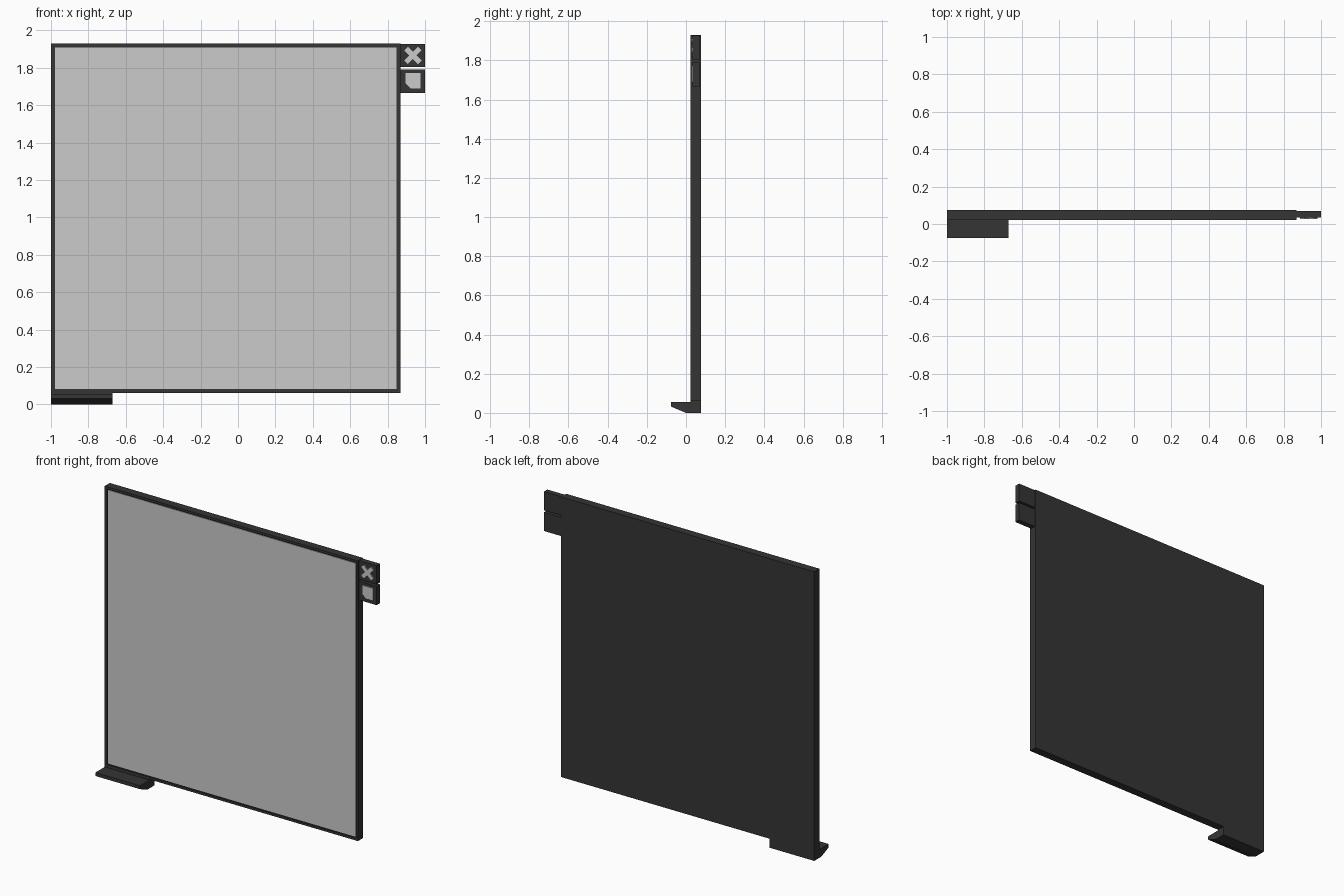
import bpy, bmesh, math

if "Cube" in bpy.data.objects:
    bpy.data.objects.remove(bpy.data.objects["Cube"])

dark = bpy.data.materials.new("dark_casing")
dark.diffuse_color = (0.035, 0.035, 0.035, 1)
dark.use_nodes = True
dark.node_tree.nodes["Principled BSDF"].inputs["Base Color"].default_value = dark.diffuse_color


def finish(name, bm, mat=None):
    bmesh.ops.recalc_face_normals(bm, faces=bm.faces)
    mesh = bpy.data.meshes.new(name)
    bm.to_mesh(mesh)
    bm.free()
    obj = bpy.data.objects.new(name, mesh)
    bpy.context.collection.objects.link(obj)
    if mat:
        mesh.materials.append(mat)
    return obj


def prism(name, points, shift, mat=None):
    """Extrude a closed 3D outline along a vector."""
    bm = bmesh.new()
    face = bm.faces.new([bm.verts.new(p) for p in points])
    ext = bmesh.ops.extrude_face_region(bm, geom=[face], use_keep_orig=True)
    moved = [v for v in ext["geom"] if isinstance(v, bmesh.types.BMVert)]
    bmesh.ops.translate(bm, verts=moved, vec=shift)
    return finish(name, bm, mat)


def plate(name, outline, y0, y1, mat=None):
    """Flat part from an x-z outline, between two depths."""
    return prism(name, [(x, y0, z) for x, z in outline], (0, y1 - y0, 0), mat)


def rect(x0, x1, z0, z1):
    return [(x0, z0), (x1, z0), (x1, z1), (x0, z1)]


# Casing: slab with an inset, slightly sunken front
casing = plate("casing", rect(-1, 0.87, 0.06, 1.93), 0.022, 0.076, dark)
bm = bmesh.new()
bm.from_mesh(casing.data)
front = min(bm.faces, key=lambda f: f.calc_center_median().y)
bmesh.ops.inset_region(bm, faces=[front], thickness=0.022)
ext = bmesh.ops.extrude_discrete_faces(bm, faces=[front])
bmesh.ops.translate(bm, verts=ext["faces"][0].verts, vec=(0, 0.008, 0))
bm.to_mesh(casing.data)
bm.free()

# Screen panel filling the recess
plate("screen", rect(-0.978, 0.848, 0.082, 1.908), 0.026, 0.032)

# Foot: wedge profile run along x
foot = [(-0.076, 0.055), (-0.076, 0.032), (0, 0), (0.076, 0), (0.076, 0.06), (0.022, 0.06), (0.022, 0.055)]
prism("foot", [(-1, y, z) for y, z in foot], (0.33, 0, 0), dark)

# Two button tabs at the upper right
for name, z0, z1 in (("upper_tab", 1.803, 1.928), ("lower_tab", 1.665, 1.79)):
    plate(name, rect(0.865, 1, z0, z1), 0.034, 0.07, dark)

# Cross icon: twelve-sided outline turned 45 degrees
w, r = 0.014, 0.052
quarter = [(r, -w), (r, w), (w, w)]
cross = []
for k in range(4):
    a = math.radians(45 + 90 * k)
    cross += [(0.935 + x * math.cos(a) - z * math.sin(a),
               1.866 + x * math.sin(a) + z * math.cos(a)) for x, z in quarter]
plate("cross_icon", cross, 0.027, 0.036)

# Square icon with one clipped corner
plate("square_icon", [(0.922, 1.69), (0.977, 1.69), (0.977, 1.773), (0.895, 1.773), (0.895, 1.717)],
      0.027, 0.036)
